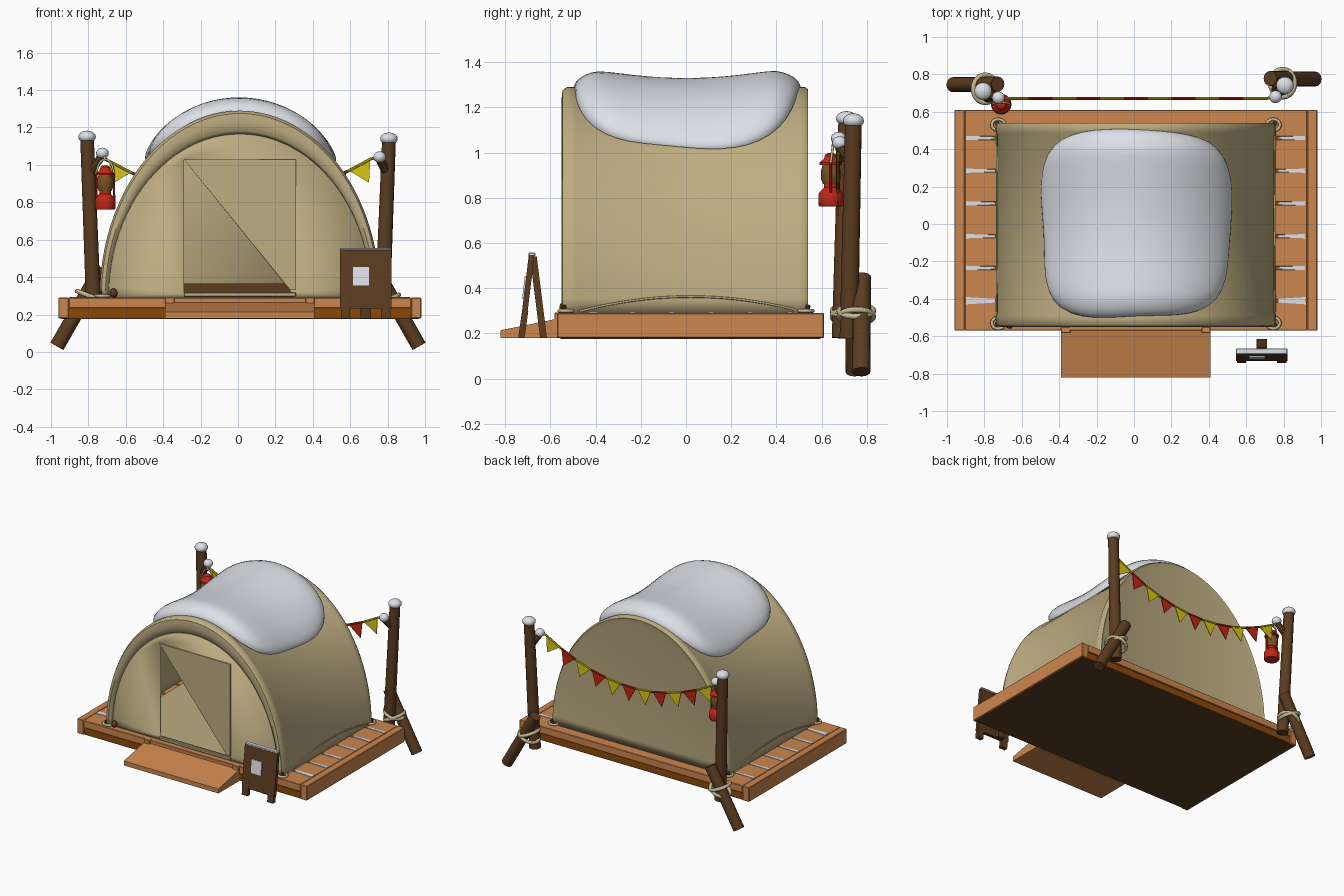
import bpy, bmesh, math
from mathutils import Vector

if "Cube" in bpy.data.objects:
    bpy.data.objects.remove(bpy.data.objects["Cube"])

def material(name, r, g, b):
    m = bpy.data.materials.new(name)
    m.diffuse_color = [((c / 255 + .055) / 1.055) ** 2.4 for c in (r, g, b)] + [1]
    m.use_nodes = True
    m.node_tree.nodes["Principled BSDF"].inputs["Base Color"].default_value = m.diffuse_color
    return m

TAN = material("tan_canvas", 190, 173, 130)
ORANGE = material("orange_wood", 203, 134, 78)
DARK = material("dark_orange_wood", 140, 74, 12)
BROWN = material("brown_log", 92, 60, 32)
SNOW = material("snow", 224, 227, 234)
RED = material("red", 192, 38, 22)
YELLOW = material("yellow", 216, 198, 20)
ROPE = material("rope", 196, 184, 146)
AMBER = material("lantern_glass", 122, 82, 36)

def finish(name, bm, mat, angle=35, normals=True):
    if normals:
        bmesh.ops.recalc_face_normals(bm, faces=bm.faces)
    me = bpy.data.meshes.new(name)
    bm.to_mesh(me)
    bm.free()
    me.materials.append(mat)
    me.shade_smooth()
    me.set_sharp_from_angle(angle=math.radians(angle))
    ob = bpy.data.objects.new(name, me)
    bpy.context.collection.objects.link(ob)
    return ob

def box(name, x0, x1, y0, y1, z0, z1, mat, bevel=0):
    bm = bmesh.new()
    bmesh.ops.create_cube(bm, size=1)
    for v in bm.verts:
        v.co = ((x0 + x1) / 2 + v.co.x * (x1 - x0), (y0 + y1) / 2 + v.co.y * (y1 - y0),
                (z0 + z1) / 2 + v.co.z * (z1 - z0))
    if bevel:
        bmesh.ops.bevel(bm, geom=bm.edges[:], offset=bevel, segments=1, affect='EDGES')
    return finish(name, bm, mat)

def prism(name, pts, offset, mat):
    """Flat polygon pushed along an offset vector."""
    bm = bmesh.new()
    f = bm.faces.new([bm.verts.new(p) for p in pts])
    ext = bmesh.ops.extrude_face_region(bm, geom=[f], use_keep_orig=True)
    for v in ext["geom"]:
        if isinstance(v, bmesh.types.BMVert):
            v.co += Vector(offset)
    return finish(name, bm, mat)

def rod(name, p, q, r, mat, r2=None, sides=16):
    p, q = Vector(p), Vector(q)
    bm = bmesh.new()
    bmesh.ops.create_cone(bm, cap_ends=True, segments=sides, radius1=r, radius2=r2 or r, depth=(q - p).length)
    rot = (q - p).to_track_quat('Z', 'Y')
    for v in bm.verts:
        v.co = rot @ v.co + (p + q) / 2
    return finish(name, bm, mat)

def ball(name, c, sx, sy, sz, mat):
    bm = bmesh.new()
    bmesh.ops.create_uvsphere(bm, u_segments=16, v_segments=10, radius=1)
    for v in bm.verts:
        v.co = (c[0] + v.co.x * sx, c[1] + v.co.y * sy, c[2] + v.co.z * sz)
    return finish(name, bm, mat, 80)

def tube(name, pts, r, mat, closed=False):
    cu = bpy.data.curves.new(name, 'CURVE')
    cu.dimensions = '3D'
    cu.bevel_depth, cu.bevel_resolution, cu.use_fill_caps = r, 2, True
    sp = cu.splines.new('POLY')
    sp.points.add(len(pts) - 1)
    for s, p in zip(sp.points, pts):
        s.co = (*p, 1)
    sp.use_cyclic_u = closed
    sp.use_smooth = True
    cu.materials.append(mat)
    ob = bpy.data.objects.new(name, cu)
    bpy.context.collection.objects.link(ob)
    return ob

def loop(name, c, rx, ry, r, mat, tilt=0):
    pts = [(c[0] + rx * math.cos(a), c[1] + ry * math.sin(a), c[2] + tilt * math.cos(a))
           for a in [i * math.tau / 24 for i in range(24)]]
    return tube(name, pts, r, mat, True)

# Deck: side beams, boards with snowy gaps, darker core, brown underside
for side, x in (("left", -.96), ("right", .925)):
    box(side + "_deck_beam", x, x + .055, -.57, .61, .18, .29, ORANGE, .004)
cuts = [-.57, -.41, -.235, -.065, .11, .285, .46, .61]
for i in range(7):
    box("deck_board", -.905, .925, cuts[i] + .007 * (i > 0), cuts[i + 1] - .007 * (i < 6), .235, .29, ORANGE, .003)
    if i:
        w = .02 if i == 1 else .012
        for xa, xb in ((-.74, -.9), (.77, .92)):
            y = cuts[i]
            prism("gap_snow", [(xa, y - w * .5, .27), (xa, y + w * .5, .27), (xb, y + w, .27), (xb, y - w, .27)],
                  (0, 0, .024), SNOW)
box("deck_core", -.91, .93, -.562, .6, .185, .237, DARK)
box("deck_underside", -.945, .965, -.555, .595, .176, .187, BROWN)
for x in (-.39, .36):
    box("ramp_bracket", x, x + .05, -.582, -.55, .18, .292, ORANGE, .003)
prism("ramp", [(-.39, -.57, .18), (-.39, -.57, .265), (-.39, -.82, .214), (-.39, -.82, .18)], (.8, 0, 0), ORANGE)

# Tent shell: arches lofted from back to front
CX, CZ, N = .01, .29, 48
def arch(a, b, y):
    return [(CX - a * math.cos(math.pi * i / N), y, CZ + b * math.sin(math.pi * i / N)) for i in range(N + 1)]
rings = [(.715, .955, .532), (.74, .99, .54), (.75, 1, .525), (.75, 1, .49), (.742, .985, .47), (.742, .985, -.47),
         (.75, 1, -.49), (.75, 1, -.525), (.74, .985, -.546), (.72, .94, -.551), (.705, .89, -.54), (.70, .875, -.525)]
bm = bmesh.new()
rows = [[bm.verts.new(p) for p in arch(*r)] for r in rings]
for r0, r1 in zip(rows, rows[1:]):
    for i in range(N):
        bm.faces.new((r0[i], r0[i + 1], r1[i + 1], r1[i]))
bm.faces.new(rows[0])
shell = finish("tent_shell", bm, TAN, 40)
shell.modifiers.new("thickness", 'SOLIDIFY').thickness = .008

# Front wall with the open half of the doorway cut out
bm = bmesh.new()
edges = []
for outline in (arch(.70, .875, -.525), [(-.29, -.525, .32), (-.29, -.525, 1.03), (.285, -.525, .32)]):
    vs = [bm.verts.new(p) for p in outline]
    edges += [bm.edges.new((vs[i], vs[i - 1])) for i in range(len(vs))]
bmesh.ops.triangle_fill(bm, use_beauty=True, edges=edges, normal=(0, -1, 0))
wall = finish("tent_front_wall", bm, TAN)
wall.modifiers.new("thickness", 'SOLIDIFY').thickness = .008
prism("door_flap", [(-.29, -.53, 1.03), (.31, -.53, 1.03), (.31, -.53, .33), (.28, -.53, .33)], (0, -.007, 0), TAN)
box("door_sill", -.29, .31, -.54, -.515, .295, .318, TAN, .004)
box("tent_floor", -.68, .70, -.51, .52, .288, .3, TAN)
box("floor_edging", -.66, .68, .47, .52, .3, .365, BROWN)

# Side hems and corner ties
for s in (-1, 1):
    hem = []
    for i in range(21):
        u = i / 10 - 1
        z = .298 + .065 * (1 - u * u)
        hem.append((CX + s * .744 * math.sqrt(1 - ((z - CZ) / .985) ** 2), .02 + .49 * u, z))
    tube("side_hem", hem, .005, TAN)
    for y in (-.53, .53):
        loop("corner_rope", (CX + s * .735, y, .3), .035, .03, .009, ROPE)
        rod("corner_peg", (CX + s * .735, y, .28), (CX + s * .745, y * 1.02, .325), .011, BROWN, sides=8)
ball("pine_cone", (-.665, -.54, .315), .02, .02, .025, BROWN)

# Snow blanket draped over the roof
bm = bmesh.new()
A, R = 64, 14
def drape(r, a):
    c, s = math.cos(a), math.sin(a)
    edge = (abs(c) ** 3.6 + abs(s) ** 3.6) ** (-1 / 3.6) * (1 + .018 * math.sin(3 * a + 1) + .012 * math.sin(5 * a))
    t, y = .735 * r * edge * c, .005 + .5 * r * edge * s
    h = (.04 + .045 * min(1, (y / .4) ** 2)) * math.sqrt(max(0, 1 - r ** 6)) - .004 * r
    n = Vector((math.sin(t) / .75, 0, math.cos(t))).normalized()
    return Vector((CX + .75 * math.sin(t), y, CZ + math.cos(t))) + n * h
mid = bm.verts.new(drape(0, 0))
prev = None
for k in range(1, R + 1):
    r = math.sin(k / R * math.pi / 2)
    row = [bm.verts.new(drape(r, math.tau * j / A)) for j in range(A)]
    for j in range(A):
        n = (j + 1) % A
        bm.faces.new((prev[j], row[j], row[n], prev[n]) if prev else (mid, row[j], row[n]))
    prev = row
finish("roof_snow", bm, SNOW, 70)

# Log posts with stakes, lashings, branches and snow caps
for side, s, yb, yt, zt, tip in (("left", -1, .685, .71, 1.14, (-.725, .675, 1.05)),
                                 ("right", 1, .72, .74, 1.13, (.757, .68, 1.03))):
    rod(side + "_post", (s * .77, yb, .18), (s * .807, yt, zt), .041, BROWN, .037)
    ball(side + "_post_snow", (s * .807, yt, zt + .01), .047, .047, .033, SNOW)
    rod(side + "_branch", (s * .795, yt - .01, .96), tip, .026, BROWN, .022, 10)
    ball(side + "_branch_snow", (tip[0], tip[1], tip[2] + .012), .034, .034, .03, SNOW)
    ys = yt + .035
    rod(side + "_stake", (s * .968, ys, .03), (s * .728, ys + .003, .45), .04, BROWN)
    for dz, tilt in ((.275, .03), (.3, -.025)):
        loop(side + "_lashing", (s * .795, ys - .022, dz), .065, .075, .013, ROPE, tilt)

# Bunting: coloured cord pieces with a pennant on each
def cord(x):
    return Vector((x, .672, .825 + .41 * x * x))
for i in range(11):
    x = -.63 + .128 * i
    mat, word = (RED, "red") if i % 2 else (YELLOW, "yellow")
    p, q = cord(x - .064), cord(x + .064)
    rod(word + "_cord", p, q, .008, mat, sides=8)
    d = (q - p).normalized()
    a, b, m = p + d * .008, q - d * .008, (p + q) / 2 + Vector((d.z, 0, -d.x)) * .108
    prism(word + "_pennant", [a + Vector((0, -.003, 0)), b + Vector((0, -.003, 0)), m + Vector((0, -.003, 0))],
          (0, .006, 0), mat)
rod("cord_end", (-.745, .675, 1.05), cord(-.694), .008, YELLOW, sides=8)
rod("cord_end", (.76, .68, 1.03), cord(.714), .008, YELLOW, sides=8)

# Lantern: turned sections and a wire handle
LX, LY = -.71, .64
def turned(name, prof, mat):
    bm = bmesh.new()
    rs = [[bm.verts.new((LX + r * math.cos(k * math.tau / 20), LY + r * math.sin(k * math.tau / 20), z))
           for k in range(20)] for r, z in prof]
    for a, b in zip(rs, rs[1:]):
        for k in range(20):
            bm.faces.new((a[k], a[k - 1], b[k - 1], b[k]))
    bm.faces.new(rs[0])
    bm.faces.new(rs[-1])
    finish(name, bm, mat)
turned("lantern_base", [(.05, .762), (.055, .77), (.055, .815), (.045, .83), (.03, .845), (.03, .862)], RED)
turned("lantern_glass", [(.034, .86), (.044, .885), (.044, .92), (.034, .95)], AMBER)
turned("lantern_cap", [(.05, .945), (.05, .955), (.03, .972), (.025, .99), (.012, .998)], RED)
for s in (-1, 1):
    rod("lantern_frame", (LX + s * .048, LY, .82), (LX + s * .046, LY, .955), .006, RED, sides=8)
tube("lantern_handle", [(LX + .045 * math.cos(i * math.pi / 12), LY + .01 * math.sin(i * math.pi / 12),
                         .955 + .075 * math.sin(i * math.pi / 12)) for i in range(13)], .006, ROPE)
tube("lantern_hook", [(LX, LY + .008, 1.025), (LX - .005, LY + .015, 1.05), (-.73, .675, 1.045)], .007, ROPE)

# A-frame sign with a snow patch
def slab(name, x0, x1, y0, z0, y1, z1, t, mat):
    return prism(name, [(x0, y0, z0), (x0, y0 + t, z0), (x0, y1 + t, z1), (x0, y1, z1)], (x1 - x0, 0, 0), mat)
slab("sign_board", .545, .82, -.733, .232, -.695, .548, .025, BROWN)
for x in (.55, .765):
    slab("sign_front_leg", x, x + .05, -.742, .18, -.725, .3, .028, BROWN)
slab("sign_back_leg", .655, .71, -.645, .18, -.69, .54, .03, BROWN)
box("sign_snow", .545, .82, -.697, -.665, .543, .557, SNOW, .004)
slab("sign_snow_patch", .615, .70, -.7245, .355, -.7125, .455, .008, SNOW)

# Turn the curve tubes into meshes
bpy.ops.object.select_all(action='DESELECT')
for ob in bpy.context.scene.objects:
    if ob.type == 'CURVE':
        ob.select_set(True)
        bpy.context.view_layer.objects.active = ob
bpy.ops.object.convert(target='MESH')
